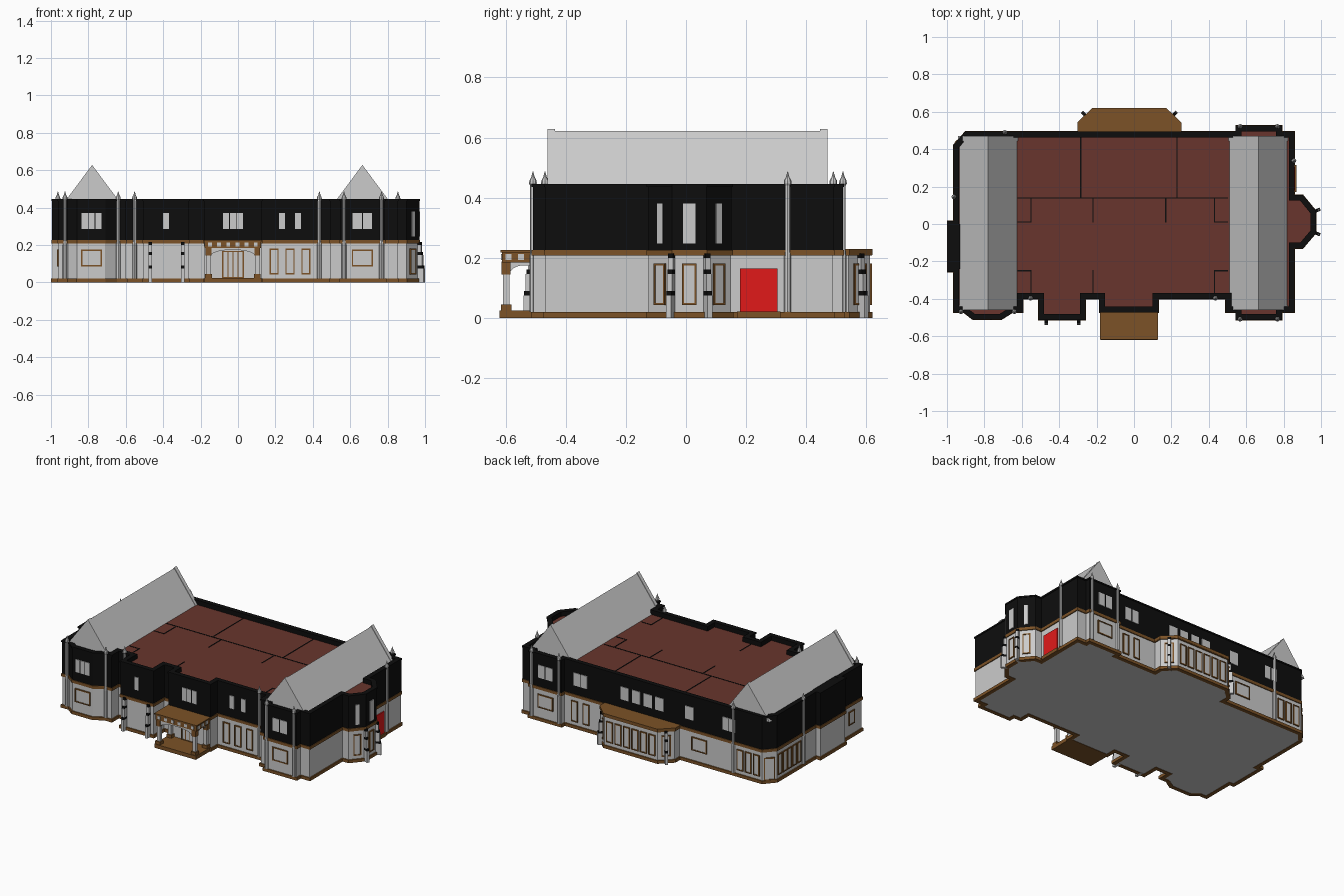
import bpy, bmesh
from math import sin, cos, pi, radians
from mathutils import Matrix, Vector


def material(name, rgb):
    m = bpy.data.materials.new(name)
    m.diffuse_color = (*rgb, 1)
    return m


BROWN = material("brown", (0.2, 0.085, 0.02))
BLACK = material("black", (0.004, 0.004, 0.004))
RED = material("red", (0.75, 0.01, 0.01))
ROOF = material("roof_red", (0.14, 0.036, 0.026))


def finish(name, bm, mat):
    bmesh.ops.recalc_face_normals(bm, faces=bm.faces)
    me = bpy.data.meshes.new(name)
    bm.to_mesh(me)
    bm.free()
    ob = bpy.data.objects.new(name, me)
    bpy.context.collection.objects.link(ob)
    if mat:
        me.materials.append(mat)
    return ob


def prism(name, pts, z0, z1, mat=None, M=Matrix()):
    bm = bmesh.new()
    lo = [bm.verts.new(M @ Vector((x, y, z0))) for x, y in pts]
    hi = [bm.verts.new(M @ Vector((x, y, z1))) for x, y in pts]
    bm.faces.new(lo[::-1])
    bm.faces.new(hi)
    for i in range(len(pts)):
        j = (i + 1) % len(pts)
        bm.faces.new((lo[i], lo[j], hi[j], hi[i]))
    return finish(name, bm, mat)


def offset(pts, d):
    # mitred offset of a counter-clockwise outline, outward for d > 0
    out = []
    for i, p in enumerate(pts):
        a, b, c = Vector(pts[i - 1]), Vector(p), Vector(pts[(i + 1) % len(pts)])
        u, v = (b - a).normalized(), (c - b).normalized()
        n, m = Vector((u.y, -u.x)), Vector((v.y, -v.x))
        out.append(tuple(b + (n + m) * d / (1 + n.dot(m))))
    return out


def ring(name, outline, d_out, d_in, z0, z1, mat=None):
    bm = bmesh.new()
    loops = [[bm.verts.new((x, y, z)) for x, y in offset(outline, d)]
             for d, z in ((d_out, z0), (d_out, z1), (d_in, z1), (d_in, z0))]
    for k in range(4):
        p, q = loops[k], loops[(k + 1) % 4]
        for i in range(len(p)):
            j = (i + 1) % len(p)
            bm.faces.new((p[i], p[j], q[j], q[i]))
    return finish(name, bm, mat)


def boxes(name, items, mat=None):
    # each item: centre, size, turn about z in degrees
    bm = bmesh.new()
    for c, s, a in items:
        M = Matrix.Translation(c) @ Matrix.Rotation(radians(a), 4, 'Z') @ Matrix.Diagonal((*s, 1))
        bmesh.ops.create_cube(bm, size=1, matrix=M)
    return finish(name, bm, mat)


def span(x0, x1, y0, y1, z0, z1):
    return (((x0 + x1) / 2, (y0 + y1) / 2, (z0 + z1) / 2), (x1 - x0, y1 - y0, z1 - z0), 0)


# Outlines
front = [(-0.96, -0.467), (-0.91, -0.467), (-0.86, -0.505), (-0.71, -0.505), (-0.65, -0.467),
         (-0.6, -0.467), (-0.6, -0.395), (-0.505, -0.395), (-0.505, -0.507), (-0.265, -0.507),
         (-0.265, -0.395), (-0.18, -0.395), (-0.18, -0.467), (0.125, -0.467), (0.125, -0.395),
         (0.495, -0.395), (0.495, -0.467), (0.55, -0.467), (0.55, -0.507), (0.785, -0.507),
         (0.785, -0.467), (0.853, -0.467)]
side = [(0.853, -0.125), (0.9, -0.125), (0.968, -0.045), (0.968, 0.067), (0.9, 0.15), (0.853, 0.15)]
back = [(0.853, 0.488), (0.785, 0.488), (0.785, 0.52), (0.55, 0.52), (0.55, 0.488)]
sunroom = [(0.245, 0.488), (0.245, 0.54), (0.17, 0.612), (-0.22, 0.612), (-0.295, 0.54), (-0.295, 0.488)]
left = [(-0.9, 0.488), (-0.96, 0.42), (-0.96, 0.01), (-0.992, 0.01), (-0.992, -0.25), (-0.96, -0.25)]
upper = front + side + back + left
lower = front + side + back + sunroom + left

# Main storeys
prism("ground_slab", offset(lower, -0.01), 0.002, 0.012)
ring("plinth", lower, 0.008, -0.018, 0, 0.02, BROWN)
ring("lower_walls", lower, 0, -0.025, 0.015, 0.21)
ring("floor_band", lower, 0.006, -0.025, 0.207, 0.226, BROWN)
ring("upper_walls", upper, 0.002, -0.025, 0.22, 0.44, BLACK)
ring("coping", upper, 0.006, -0.025, 0.435, 0.445, BLACK)
prism("flat_roof", offset(upper, -0.015), 0.405, 0.415, ROOF)
prism("sunroom_roof", offset(sunroom, 0.008), 0.21, 0.23, BROWN)
boxes("chimney_top", [span(-0.985, -0.93, -0.24, 0, 0.41, 0.444)], BLACK)

# Partition lines on the roof
lines = [(-0.62, 0.5, 0.14, 0.14), (-0.285, -0.285, 0.14, 0.47), (0.23, 0.23, 0.14, 0.47),
         (-0.62, -0.55, 0.01, 0.01), (0.43, 0.5, 0.01, 0.01),
         (-0.62, -0.55, -0.25, -0.25), (0.43, 0.5, -0.25, -0.25)]
lines += [(x, x, 0.01, 0.14) for x in (-0.55, -0.22, 0.17, 0.43)]
lines += [(x, x, -0.385, -0.25) for x in (-0.55, -0.22, 0.43)]
boxes("roof_lines", [span(a - 0.003, b + 0.003, c - 0.003, d + 0.003, 0.41, 0.417)
                     for a, b, c, d in lines], BLACK)

# Gabled roofs with thicker end walls
UPRIGHT = Matrix.Rotation(pi / 2, 4, 'X')
for n, x in (("left", -0.78), ("right", 0.665)):
    for part, y0, y1, t in (("roof", -0.45, 0.455, 0), ("front_gable", -0.46, -0.435, 0.006),
                            ("back_gable", 0.445, 0.47, 0.006)):
        tri = [(x - 0.158 - t * 0.7, 0.41), (x + 0.158 + t * 0.7, 0.41), (x, 0.622 + t)]
        prism(f"{n}_{part}", tri, -y1, -y0, None, UPRIGHT)

# Windows: glass panel, brown frame downstairs, dividers
glass, frames, bars = [], [], []


def window(x, y, a, w, z0, z1, panes=1, framed=False):
    # a is the outward facing direction in degrees
    t = Vector((-sin(radians(a)), cos(radians(a)), 0))
    c, h = Vector((x, y, (z0 + z1) / 2)), z1 - z0
    glass.append((c, (0.008, w, h), a))
    for i in range(1, panes):
        (frames if framed else bars).append((c + t * w * (i / panes - 0.5), (0.011, 0.005, h), a))
    if framed:
        for s in (-1, 1):
            frames.append((c + t * s * w / 2, (0.014, 0.007, h + 0.007), a))
            frames.append((c + Vector((0, 0, s * h / 2)), (0.014, w, 0.007), a))


UP, LOW, TALL = (0.285, 0.37), (0.09, 0.172), (0.047, 0.178)
for x, y, w, n in ((-0.783, -0.507, 0.105, 3), (-0.385, -0.509, 0.032, 1), (-0.027, -0.469, 0.105, 3),
                   (0.235, -0.397, 0.032, 1), (0.32, -0.397, 0.032, 1), (0.665, -0.509, 0.105, 2)):
    window(x, y, -90, w, *UP, n)
for x in (-0.783, 0.665):
    window(x, -0.506, -90, 0.105, *LOW, 1, True)
for x in (0.193, 0.278, 0.363):
    window(x, -0.395, -90, 0.042, *TALL, 1, True)
for x, y, w, n in ((0.665, 0.522, 0.105, 2), (0.43, 0.49, 0.1, 2), (0.105, 0.49, 0.06, 1), (0.02, 0.49, 0.06, 1),
                   (-0.065, 0.49, 0.06, 1), (-0.15, 0.49, 0.06, 1), (-0.37, 0.49, 0.06, 1), (-0.66, 0.49, 0.09, 2)):
    window(x, y, 90, w, *UP, n)
for x, y in ((0.665, 0.52), (-0.44, 0.488)):
    window(x, y, 90, 0.105, *LOW, 1, True)
for x in (0.475, 0.39, -0.74, -0.8, -0.86):
    window(x, 0.488, 90, 0.04, *TALL, 1, True)
for i in range(6):
    window(-0.18 + i * 0.062, 0.612, 90, 0.042, *TALL, 1, True)
window(0.207, 0.576, 45, 0.05, *TALL, 1, True)
window(-0.257, 0.576, 135, 0.05, *TALL, 1, True)
for i in range(5):
    window(-0.96, 0.19 + i * 0.05, 180, 0.036, *TALL, 1, True)
window(-0.96, -0.36, 180, 0.05, *LOW, 1, True)
window(-0.93, 0.454, 131, 0.06, 0.022, 0.165, 1, True)
for y, x, a in ((0.011, 0.968, 0), (-0.085, 0.934, -40), (0.108, 0.934, 39)):
    window(x, y, a, 0.042, *TALL, 1, True)
    window(x + 0.002, y, a, 0.042 if a == 0 else 0.025, 0.247, 0.38)

# Entrance and side door
window(-0.027, -0.467, -90, 0.11, 0.025, 0.165, 4, True)
boxes("side_door", [span(0.845, 0.86, 0.18, 0.305, 0.02, 0.165)], RED)
boxes("side_door_step", [span(0.85, 0.868, 0.17, 0.315, 0, 0.022)], BROWN)
boxes("window_glass", glass)
boxes("window_frames", frames, BROWN)
boxes("window_dividers", bars, BLACK)

# Porch
boxes("porch_deck", [span(-0.18, 0.125, -0.62, -0.46, 0, 0.025)], BROWN)
boxes("porch_roof", [span(-0.178, 0.123, -0.612, -0.46, 0.185, 0.22),
                     span(-0.183, 0.128, -0.617, -0.46, 0.218, 0.226)], BROWN)
posts = [(x, y) for x in (-0.158, 0.103) for y in (-0.598, -0.48)]
boxes("porch_posts", [((x, y, 0.09), (0.022, 0.022, 0.14), 0) for x, y in posts])
boxes("porch_post_ends", [((x, y, z), (w, w, h), 0) for x, y in posts
                          for z, w, h in ((0.034, 0.036, 0.022), (0.166, 0.03, 0.042))], BROWN)
boxes("porch_ornaments", [((-0.15 + i * 0.049, -0.612, 0.203), (0.02, 0.006, 0.02), 0) for i in range(6)]
      + [((x, -0.59 + i * 0.042, 0.203), (0.006, 0.02, 0.02), 0) for x in (-0.178, 0.123) for i in range(3)])


def arch(name, half, M):
    curve = [(half * cos(pi * i / 12), 0.14 + 0.035 * sin(pi * i / 12)) for i in range(13)]
    prism(name, [(-half, 0.186), (half, 0.186)] + curve, -0.007, 0.007, None, M)


arch("porch_front_arch", 0.12, Matrix.Translation((-0.0275, -0.6, 0)) @ UPRIGHT)
for n, x in (("left", -0.158), ("right", 0.103)):
    arch(f"porch_{n}_arch", 0.05, Matrix.Translation((x, -0.539, 0)) @ Matrix.Rotation(pi / 2, 4, 'Z') @ UPRIGHT)

# Stepped buttresses with dark ledges
stone, ledges = [], []
for x, y, a in ((-0.47, -0.507, -90), (-0.295, -0.507, -90), (0.964, -0.045, -22), (0.964, 0.067, 22),
                (0.205, 0.576, 45), (-0.255, 0.576, 135)):
    d = Vector((cos(radians(a)), sin(radians(a)), 0))
    for z0, z1, l, dark in ((0, 0.075, 0.034, 0), (0.075, 0.09, 0.031, 1), (0.09, 0.147, 0.026, 0),
                            (0.147, 0.162, 0.023, 1), (0.162, 0.2, 0.018, 0), (0.2, 0.215, 0.017, 1)):
        c = Vector((x, y, (z0 + z1) / 2)) + d * (l / 2 - 0.01)
        (ledges if dark else stone).append((c, (l + 0.02, 0.018, z1 - z0), a))
boxes("buttresses", stone)
boxes("buttress_ledges", ledges, BLACK)

# Slim columns topped by pinnacles
profile = [(0.012, 0.02), (0.012, 0.2), (0.009, 0.225), (0.009, 0.44), (0.013, 0.447),
           (0.012, 0.457), (0.006, 0.468), (0.001, 0.487)]
bm = bmesh.new()
for x, y in ((-0.963, 0.145), (-0.925, -0.469), (-0.64, -0.469), (-0.553, -0.397), (0.435, -0.397),
             (0.567, -0.509), (0.767, -0.509), (0.567, 0.522), (0.767, 0.522), (0.855, 0.338), (-0.69, 0.49)):
    rows = [[bm.verts.new((x + r * cos(pi * k / 4), y + r * sin(pi * k / 4), z)) for k in range(8)]
            for r, z in profile]
    for p, q in zip(rows, rows[1:]):
        for k in range(8):
            bm.faces.new((p[k], p[(k + 1) % 8], q[(k + 1) % 8], q[k]))
    bm.faces.new(rows[0][::-1])
    bm.faces.new(rows[-1])
finish("pinnacle_columns", bm, None)
